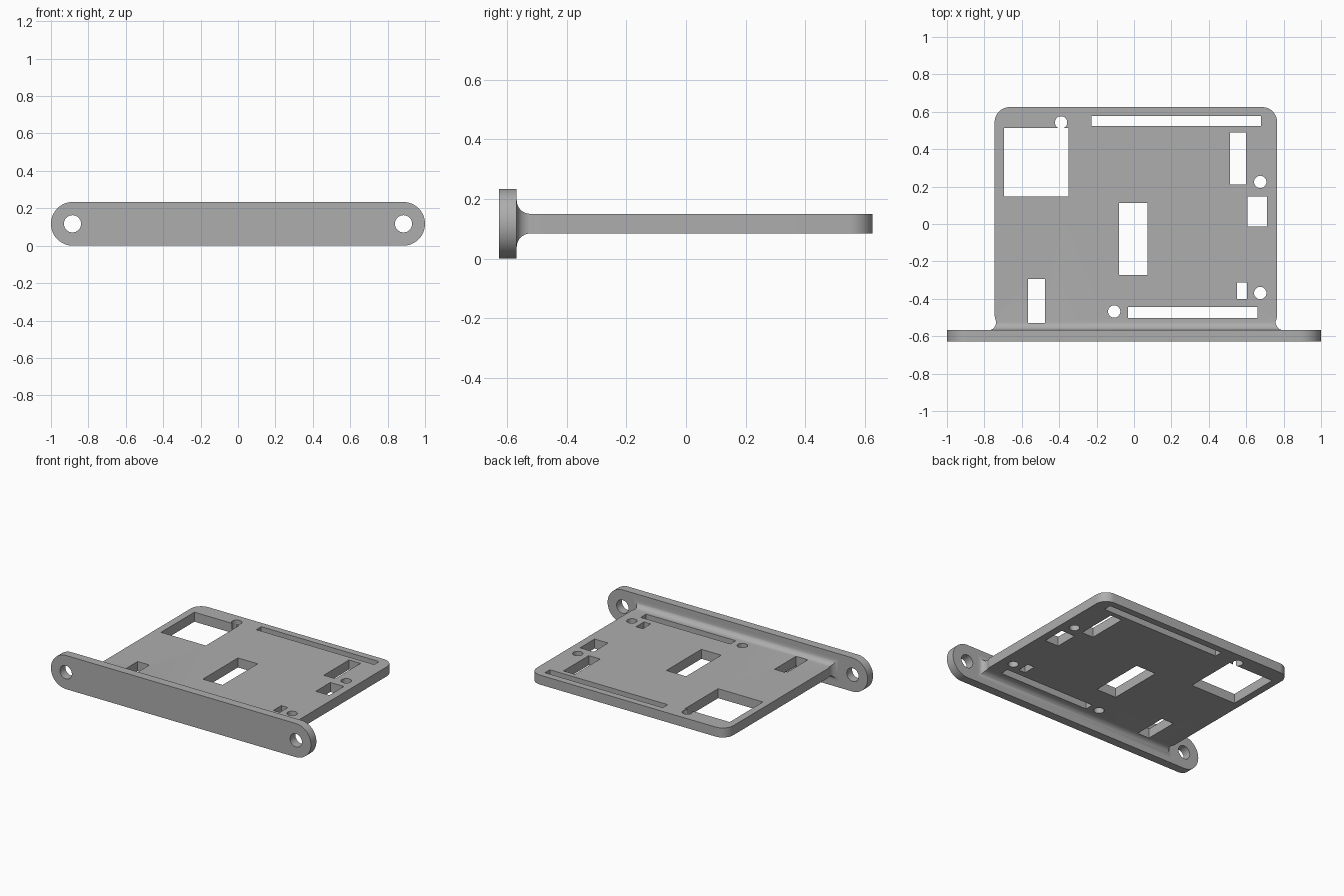
import bpy, bmesh, math
from mathutils import Vector

cube = bpy.data.objects.get("Cube")
if cube:
    bpy.data.objects.remove(cube, do_unlink=True)

grey = bpy.data.materials.new("satin grey")
grey.use_nodes = True
grey.diffuse_color = (0.42, 0.42, 0.42, 1)
grey.node_tree.nodes["Principled BSDF"].inputs["Base Color"].default_value = grey.diffuse_color

MID = 0.117            # height of the centre plane
HALF_T = 0.033         # half thickness of the tray
CX, HALF_W = 0.01, 0.755
BACK, FLANGE_Y, FRONT = 0.625, -0.567, -0.627
CORNER, FILLET = 0.08, 0.045


def arc(cx, cy, r, start, end, n=12):
    angles = [math.radians(start + (end - start) * i / n) for i in range(n + 1)]
    return [(cx + r * math.cos(a), cy + r * math.sin(a)) for a in angles]


def finish(name, bm):
    bmesh.ops.recalc_face_normals(bm, faces=bm.faces)
    mesh = bpy.data.meshes.new(name)
    bm.to_mesh(mesh)
    bm.free()
    obj = bpy.data.objects.new(name, mesh)
    bpy.context.collection.objects.link(obj)
    mesh.materials.append(grey)
    return obj


def extrude(bm, points, depth):
    face = bm.faces.new([bm.verts.new(p) for p in points])
    new = bmesh.ops.extrude_face_region(bm, geom=[face])["geom"]
    bmesh.ops.translate(bm, vec=depth, verts=[v for v in new if isinstance(v, bmesh.types.BMVert)])


def prism(name, outline, z0, z1):
    bm = bmesh.new()
    extrude(bm, [(x, y, z0) for x, y in outline], (0, 0, z1 - z0))
    return finish(name, bm)


def y_prism(name, outline, y0, y1):
    bm = bmesh.new()
    extrude(bm, [(x, y0, z) for x, z in outline], (0, y1 - y0, 0))
    return finish(name, bm)


def activate(obj):
    bpy.ops.object.select_all(action='DESELECT')
    obj.select_set(True)
    bpy.context.view_layer.objects.active = obj


def cut(obj, cutter):
    activate(obj)
    mod = obj.modifiers.new("hole", 'BOOLEAN')
    mod.operation, mod.solver, mod.object = 'DIFFERENCE', 'EXACT', cutter
    bpy.ops.object.modifier_apply(modifier=mod.name)
    bpy.data.objects.remove(cutter, do_unlink=True)


def smooth(obj):
    activate(obj)
    bpy.ops.object.shade_smooth_by_angle(angle=math.radians(30))


# Tray: rounded plate whose front edge flares into the flange
start_y = FLANGE_Y + FILLET
corner_y = FLANGE_Y + CORNER
tuck = math.degrees(math.asin((corner_y - start_y) / CORNER))
inner = HALF_W - CORNER
half = arc(inner, corner_y, CORNER, -tuck, 0, 5) + arc(inner, BACK - CORNER, CORNER, 0, 90)
outline = [(CX + x, y) for x, y in half] + [(CX - x, y) for x, y in reversed(half)]
bm = bmesh.new()
extrude(bm, [(x, y, MID - HALF_T) for x, y in outline], (0, 0, 2 * HALF_T))
bm.normal_update()
front = min(bm.faces, key=lambda f: f.calc_center_median().y)
ring = list(front.verts)
base = [v.co.copy() for v in ring]
bm.faces.remove(front)
STEPS = 8
flare = []
for i in range(1, STEPS + 1):
    a = math.pi / 2 * i / STEPS
    flare.append((FILLET * (1 - math.cos(a)), start_y - FILLET * math.sin(a)))
flare.append((FILLET, FLANGE_Y - 0.02))
for offset, y in flare:
    new = [bm.verts.new(Vector((c.x + math.copysign(offset * 0.85, c.x - CX), y,
                                c.z + math.copysign(offset, c.z - MID)))) for c in base]
    for k in range(4):
        j = (k + 1) % 4
        bm.faces.new((ring[k], ring[j], new[j], new[k]))
    ring = new
bm.faces.new(ring)
tray = finish("tray", bm)

# Rectangular openings: x0, x1, y0, y1
openings = [
    (-0.695, -0.35, 0.147, 0.513),
    (-0.226, 0.68, 0.524, 0.578),
    (0.512, 0.60, 0.211, 0.489),
    (0.608, 0.712, -0.013, 0.147),
    (-0.079, 0.073, -0.273, 0.112),
    (-0.566, -0.475, -0.529, -0.294),
    (0.552, 0.603, -0.401, -0.313),
    (-0.031, 0.659, -0.503, -0.444),
]
for x0, x1, y0, y1 in openings:
    cut(tray, prism("cutter", [(x0, y0), (x1, y0), (x1, y1), (x0, y1)], 0, 0.25))

# Round screw holes through the tray
for x, y in [(-0.39, 0.543), (0.675, 0.225), (0.675, -0.369), (-0.106, -0.468)]:
    cut(tray, prism("cutter", arc(x, y, 0.033, 0, 360, 32)[:-1], 0, 0.25))
smooth(tray)

# Flange: upright bar with round ends and a mounting hole at each end
end = 1 - MID
bar = arc(end, MID, MID, -90, 90, 32) + arc(-end, MID, MID, 90, 270, 32)
flange = y_prism("front_flange", bar, FRONT, FLANGE_Y)
for side in (-1, 1):
    cut(flange, y_prism("cutter", arc(side * 0.885, MID, 0.046, 0, 360, 32)[:-1],
                        FRONT - 0.1, FLANGE_Y + 0.1))
smooth(flange)
